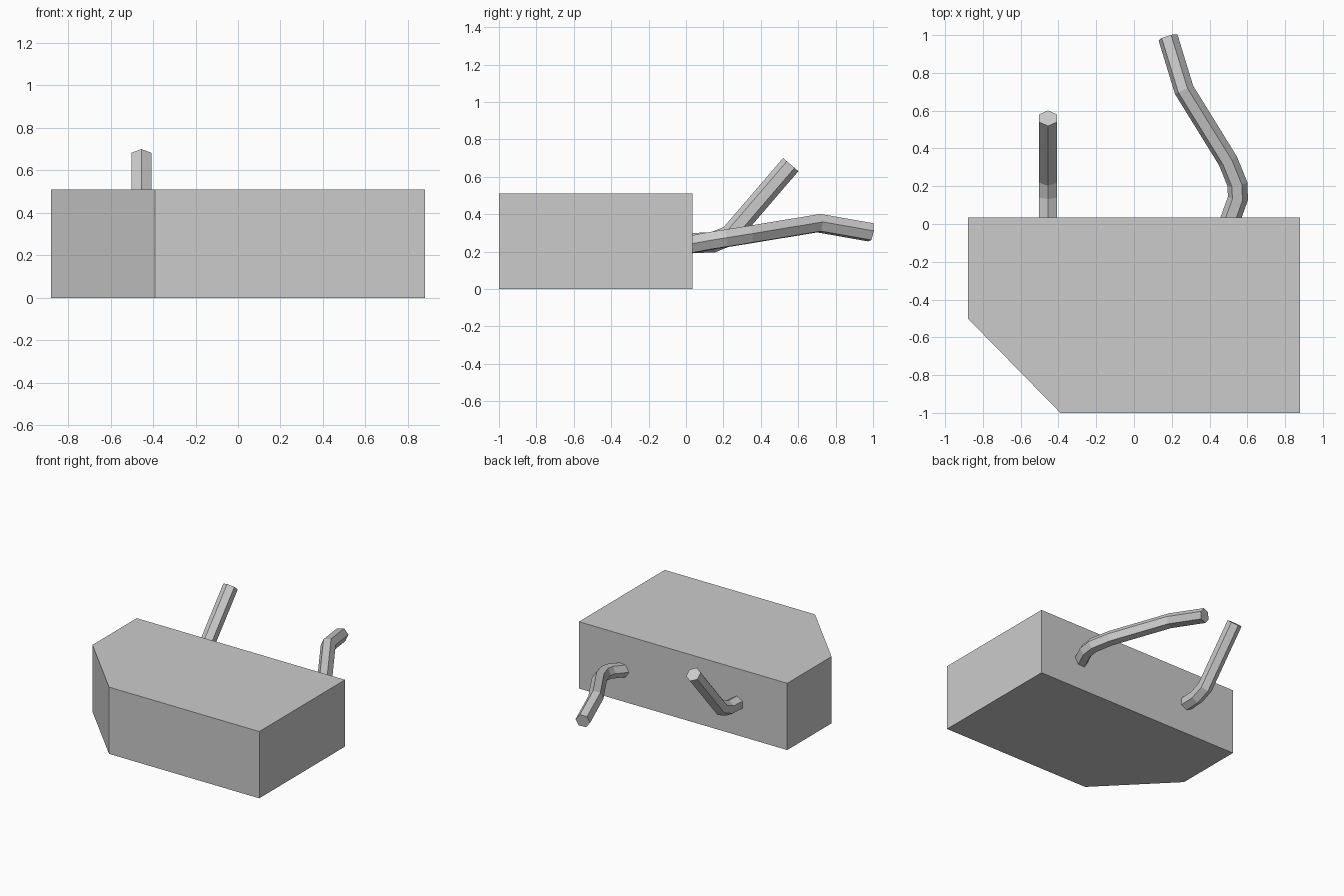
import bpy, bmesh, math
from mathutils import Vector

if "Cube" in bpy.data.objects:
    bpy.data.objects.remove(bpy.data.objects["Cube"])


def finish(bm, name):
    bmesh.ops.recalc_face_normals(bm, faces=bm.faces)
    mesh = bpy.data.meshes.new(name)
    bm.to_mesh(mesh)
    bm.free()
    obj = bpy.data.objects.new(name, mesh)
    bpy.context.collection.objects.link(obj)
    return obj


def prism(name, outline, height):
    bm = bmesh.new()
    face = bm.faces.new([bm.verts.new((x, y, 0)) for x, y in outline])
    top = bmesh.ops.extrude_face_region(bm, geom=[face])["geom"]
    verts = [g for g in top if isinstance(g, bmesh.types.BMVert)]
    bmesh.ops.translate(bm, verts=verts, vec=(0, 0, height))
    return finish(bm, name)


def hex_tube(name, path, radius, turn):
    """Six-sided tube with mitred bends along a path."""
    pts = [Vector(p) for p in path]
    dirs = [(b - a).normalized() for a, b in zip(pts, pts[1:])]
    bm = bmesh.new()
    # first ring, square to the first segment
    side = dirs[0].cross(Vector((0, 0, 1))).normalized()
    up = side.cross(dirs[0])
    angles = [turn + i * math.pi / 3 for i in range(6)]
    ring = [pts[0] + radius * (math.cos(a) * side + math.sin(a) * up) for a in angles]
    rings = [[bm.verts.new(p) for p in ring]]
    # slide each corner along its segment to the next mitre plane
    for i, d in enumerate(dirs):
        n = (d + dirs[i + 1]).normalized() if i + 1 < len(dirs) else d
        ring = [p + d * ((pts[i + 1] - p).dot(n) / d.dot(n)) for p in ring]
        rings.append([bm.verts.new(p) for p in ring])
    for r0, r1 in zip(rings, rings[1:]):
        for j in range(6):
            k = (j + 1) % 6
            bm.faces.new((r0[j], r0[k], r1[k], r1[j]))
    bm.faces.new(rings[0])
    bm.faces.new(rings[-1])
    return finish(bm, name)


# Block with one cut front corner
prism("body", [(-0.88, -0.5), (-0.39, -1), (0.88, -1), (0.88, 0.035), (-0.88, 0.035)], 0.51)

# Upward bent rod on the back
hex_tube("raised_rod",
         [(-0.455, 0.01, 0.244), (-0.455, 0.145, 0.25), (-0.455, 0.235, 0.287),
          (-0.455, 0.56, 0.665)], 0.054, math.pi / 6)

# Long curved rod on the back
hex_tube("curved_rod",
         [(0.505, 0.01, 0.235), (0.55, 0.135, 0.258), (0.548, 0.21, 0.27),
          (0.497, 0.335, 0.29), (0.265, 0.71, 0.352), (0.18, 0.988, 0.303)], 0.053, 0)
